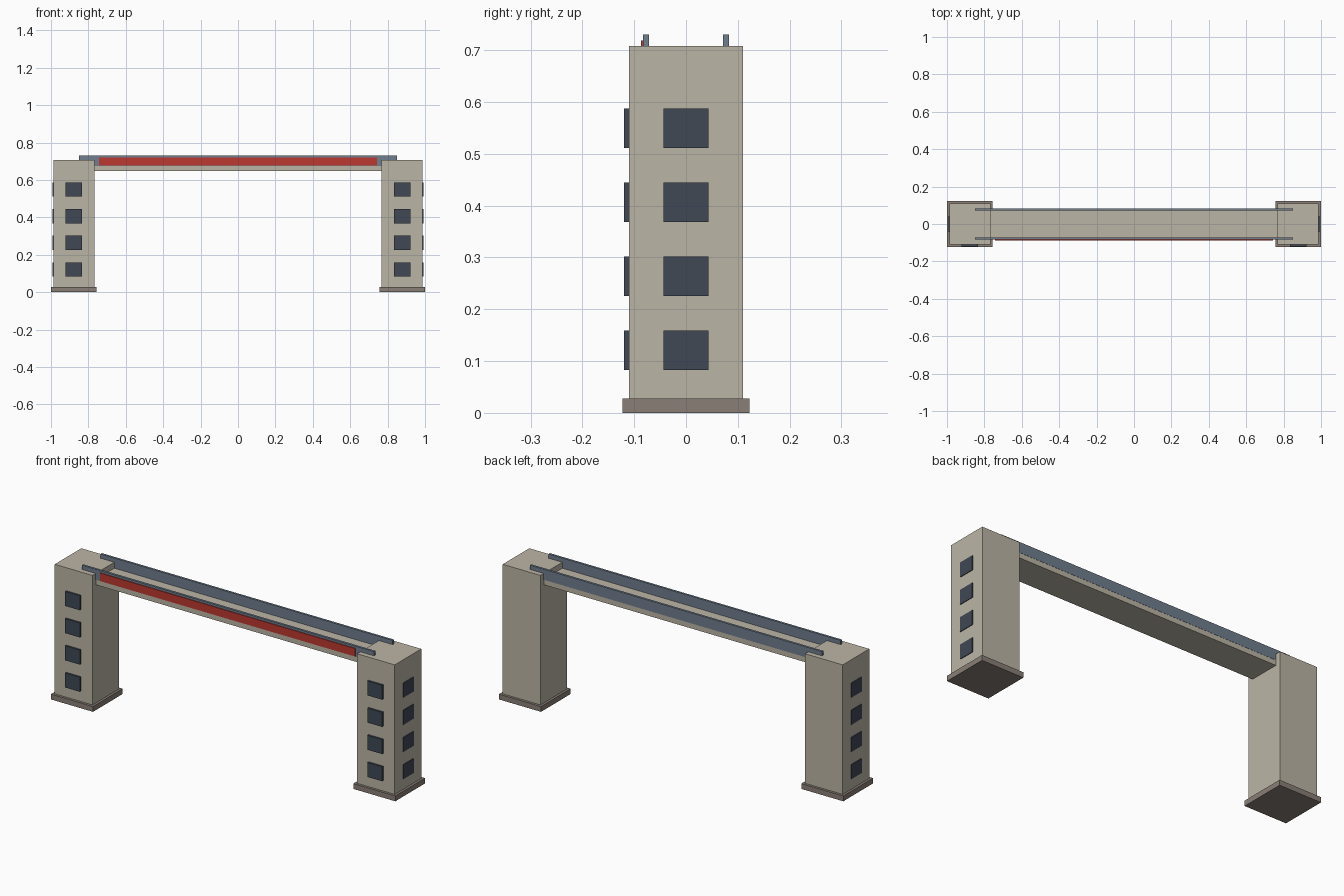
import bpy

if "Cube" in bpy.data.objects:
    bpy.data.objects.remove(bpy.data.objects["Cube"])


def material(name, color):
    m = bpy.data.materials.new(name)
    m.diffuse_color = (*color, 1)
    m.use_nodes = True
    m.node_tree.nodes["Principled BSDF"].inputs["Base Color"].default_value = m.diffuse_color
    return m


CONCRETE = material("concrete", (0.50, 0.46, 0.38))
PLINTH = material("plinth", (0.25, 0.21, 0.18))
GLASS = material("dark_glass", (0.05, 0.065, 0.09))
STEEL = material("blue_steel", (0.16, 0.21, 0.27))
RED = material("red_panel", (0.50, 0.04, 0.03))


def box(name, x, y, z, mat):
    """Box from (min, max) ranges on each axis."""
    bpy.ops.mesh.primitive_cube_add(size=1, location=[sum(r) / 2 for r in (x, y, z)])
    ob = bpy.context.object
    ob.name = name
    ob.scale = [r[1] - r[0] for r in (x, y, z)]
    bpy.ops.object.transform_apply(location=False, rotation=False, scale=True)
    ob.data.materials.append(mat)
    return ob


def centred(c, half):
    return (c - half, c + half)


TOWER_X = 0.878

for side, s in (("left", -1), ("right", 1)):
    cx = s * TOWER_X
    # Tower and its plinth
    box(f"{side}_plinth", centred(cx, 0.122), (-0.123, 0.123), (0, 0.028), PLINTH)
    box(f"{side}_tower", centred(cx, 0.1095), (-0.11, 0.11), (0.02, 0.708), CONCRETE)
    # Windows on the front and outer faces
    for i in range(4):
        z = centred(0.121 + i * 0.1427, 0.038)
        box(f"{side}_front_window_{i + 1}", centred(cx, 0.043), (-0.12, -0.105), z, GLASS)
        box(f"{side}_outer_window_{i + 1}", centred(s * 0.986, 0.005), (-0.043, 0.043), z, GLASS)

# Bridge deck between the towers
box("deck", (-0.775, 0.775), (-0.082, 0.082), (0.648, 0.677), CONCRETE)

# Parapet rails lapping onto the towers
for name, s in (("front", -1), ("back", 1)):
    box(f"{name}_rail", (-0.849, 0.849), centred(s * 0.077, 0.006), (0.675, 0.73), STEEL)

# Red panel on the front rail
box("front_panel", (-0.742, 0.742), (-0.087, -0.081), (0.677, 0.719), RED)
